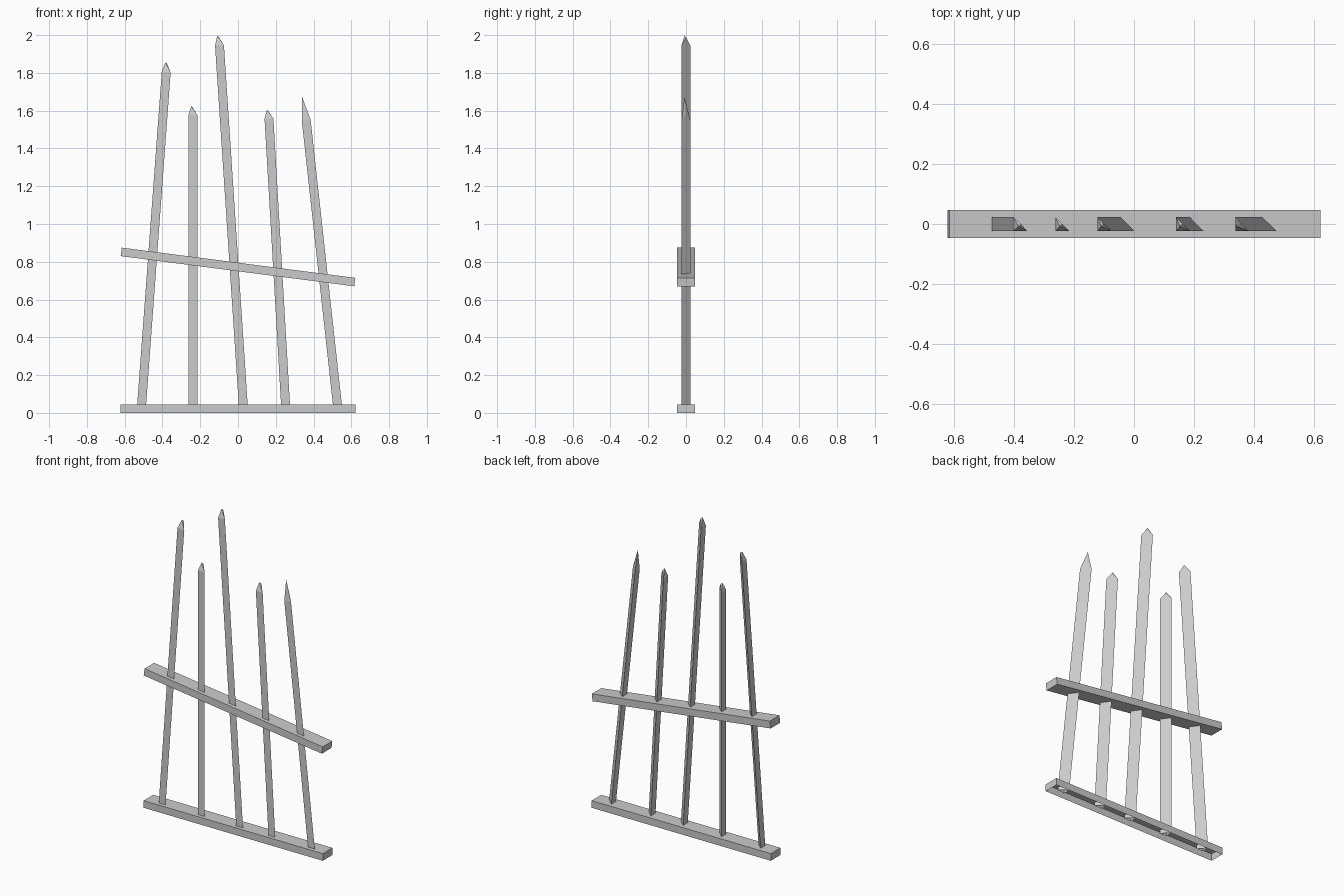
import bpy, bmesh
from math import atan2, hypot
from mathutils import Matrix, Vector

if "Cube" in bpy.data.objects:
    bpy.data.objects.remove(bpy.data.objects["Cube"])


def finish(name, bm):
    bmesh.ops.recalc_face_normals(bm, faces=bm.faces)
    mesh = bpy.data.meshes.new(name)
    bm.to_mesh(mesh)
    bm.free()
    obj = bpy.data.objects.new(name, mesh)
    bpy.context.collection.objects.link(obj)
    return obj


def rail(name, centre, length, tilt, open_bottom=False):
    bm = bmesh.new()
    bmesh.ops.create_cube(bm, size=1)
    bmesh.ops.scale(bm, vec=(length, 0.095, 0.045), verts=bm.verts)
    if open_bottom:
        low = [f for f in bm.faces if f.calc_center_median().z < -0.02]
        bmesh.ops.delete(bm, geom=low, context='FACES_ONLY')
    obj = finish(name, bm)
    obj.location = centre
    obj.rotation_euler.y = tilt


def stake(name, x_low, x_high, z_high, point, ridge):
    """Split-log stake: right-triangle section, pointed tip."""
    h = 0.0235
    z_low = 0.045
    dx, dz = x_high - x_low, z_high - z_low
    length = hypot(dx, dz)
    bm = bmesh.new()
    # corner, right, middle of the split face, back
    section = [(-h, -h, 0), (h, -h, 0), (0, 0, ridge), (-h, h, 0)]
    base = [bm.verts.new((x, y, -0.025)) for x, y, _ in section]
    top = [bm.verts.new((x, y, length + r)) for x, y, r in section]
    tip = bm.verts.new((-h / 3, -h / 3, length + point))
    for i in range(4):
        j = (i + 1) % 4
        bm.faces.new((base[i], base[j], top[j], top[i]))
        bm.faces.new((top[i], top[j], tip))
    obj = finish(name, bm)
    obj.location = (x_low, 0, z_low)
    obj.rotation_euler.y = atan2(dx, dz)


# rails
rail("bottom_rail", (0, 0, 0.0225), 1.244, 0, open_bottom=True)
rail("middle_rail", (0, 0, 0.7725), 1.247, atan2(0.16, 1.237))

# stakes: foot x, shoulder x, shoulder z, tip height, split face peak height
stakes = [
    (-0.510, -0.380, 1.805, 0.050, 0.045),
    (-0.239, -0.239, 1.577, 0.046, 0.038),
    (0.0275, -0.098, 1.945, 0.054, 0.044),
    (0.2515, 0.164, 1.557, 0.050, 0.040),
    (0.526, 0.361, 1.550, 0.124, 0.036),
]
for n, s in enumerate(stakes, 1):
    stake(f"stake_{n}", *s)
